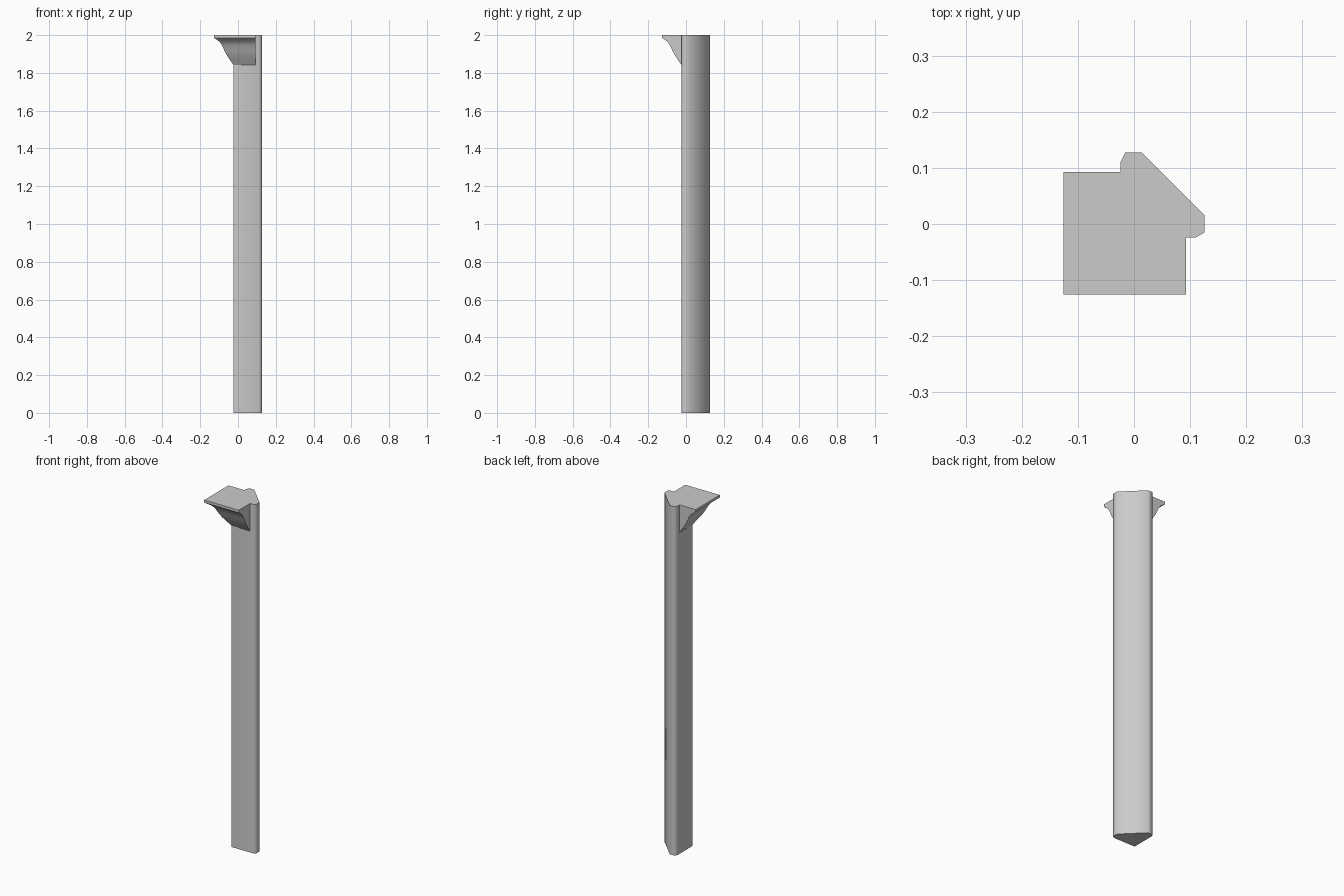
import bpy
import bmesh
import math

cube = bpy.data.objects.get("Cube")
if cube:
    bpy.data.objects.remove(cube, do_unlink=True)

grey = bpy.data.materials.new("light grey")
grey.use_nodes = True
colour = (0.6, 0.6, 0.6, 1)
grey.diffuse_color = colour
grey.node_tree.nodes["Principled BSDF"].inputs["Base Color"].default_value = colour


def loft(name, rings, smooth_angle):
    """Skin a stack of matching outlines and cap both ends."""
    bm = bmesh.new()
    loops = [[bm.verts.new(p) for p in ring] for ring in rings]
    for low, high in zip(loops, loops[1:]):
        for i in range(len(low)):
            j = (i + 1) % len(low)
            bm.faces.new((low[i], low[j], high[j], high[i]))
    bm.faces.new(reversed(loops[0]))
    bm.faces.new(loops[-1])
    bmesh.ops.recalc_face_normals(bm, faces=bm.faces)
    mesh = bpy.data.meshes.new(name)
    bm.to_mesh(mesh)
    bm.free()
    obj = bpy.data.objects.new(name, mesh)
    bpy.context.collection.objects.link(obj)
    mesh.materials.append(grey)
    bpy.ops.object.select_all(action="DESELECT")
    obj.select_set(True)
    bpy.context.view_layer.objects.active = obj
    bpy.ops.object.shade_smooth_by_angle(angle=math.radians(smooth_angle))
    return obj


# Corner post: triangular section with chamfered outer tips
inner = -0.024
section = [(inner, inner), (0.11, inner), (0.126, -0.015), (0.126, 0.015),
           (0.014, 0.127), (-0.016, 0.127), (inner, 0.111)]
loft("corner_post", [[(x, y, z) for x, y in section] for z in (0, 2)], 65)

# Flared capital: L-shaped outline growing outwards along a cove profile
end, core = 0.093, 0.0
profile = [(-0.024, 1.842), (-0.042, 1.868), (-0.060, 1.895), (-0.073, 1.920),
           (-0.084, 1.945), (-0.096, 1.963), (-0.110, 1.974), (-0.126, 1.985),
           (-0.126, 2.0)]
loft("flared_capital",
     [[(d, d, z), (end, d, z), (end, core, z), (core, core, z),
       (core, end, z), (d, end, z)] for d, z in profile], 40)
